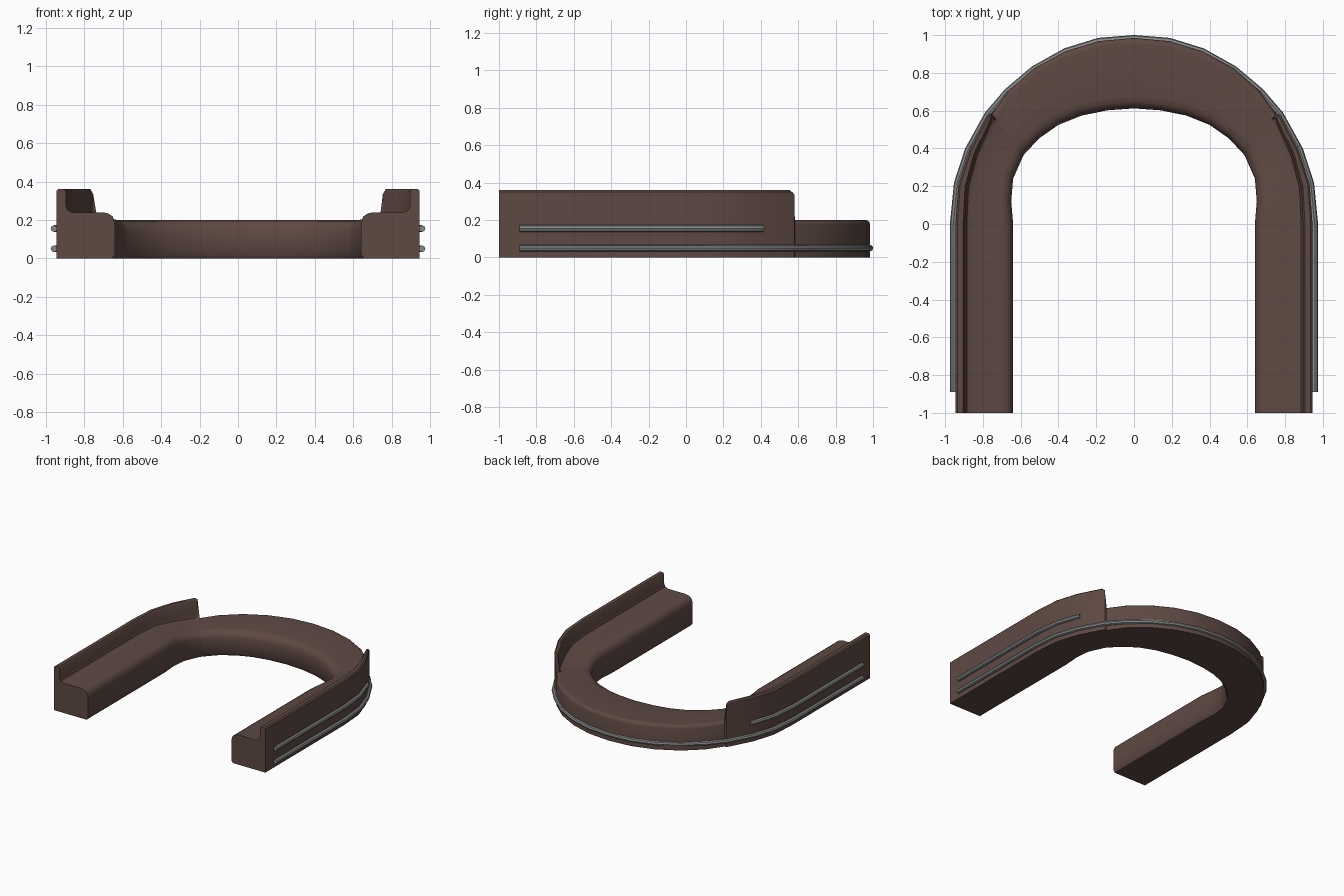
import bpy, bmesh
from mathutils import Vector

if "Cube" in bpy.data.objects:
    bpy.data.objects.remove(bpy.data.objects["Cube"])


def material(name, rgb):
    m = bpy.data.materials.new(name)
    m.diffuse_color = (*rgb, 1)
    m.use_nodes = True
    m.node_tree.nodes["Principled BSDF"].inputs["Base Color"].default_value = m.diffuse_color
    return m


brown = material("dark_brown", (0.112, 0.066, 0.055))
grey = material("metal_grey", (0.235, 0.245, 0.245))

# Right half stations: outer x, y, inner x, y, seat height, wall height (0 = none), wall thickness
HALF = [
    (0.945, -1.0, 0.64, -1.0, 0.24, 0.36, 0.05),
    (0.945, 0.0, 0.64, 0.0, 0.24, 0.36, 0.05),
    (0.93, 0.21, 0.65, 0.12, 0.235, 0.36, 0.047),
    (0.872, 0.39, 0.64, 0.24, 0.217, 0.36, 0.04),
    (0.782, 0.562, 0.587, 0.36, 0.2, 0.36, 0.03),
    (0.77, 0.58, 0.58, 0.37, 0.2, 0.345, 0.025),
    (0.753, 0.582, 0.578, 0.373, 0.2, 0, 0.025),
    (0.665, 0.705, 0.50, 0.455, 0.2, 0, 0.03),
    (0.53, 0.824, 0.40, 0.525, 0.2, 0, 0.03),
    (0.362, 0.915, 0.275, 0.575, 0.2, 0, 0.03),
    (0.188, 0.968, 0.14, 0.602, 0.2, 0, 0.03),
]
TOP = (0, 0.985, 0, 0.612, 0.2, 0, 0.03)


def profile(w, s, h, t):
    """Cross-section as (distance from outer edge, z)."""
    if h:
        rim = [(0, h - 0.01), (0.01, h), (t - 0.01, h), (t, h - 0.012),
               (t, s + 0.035), (t + 0.01, s + 0.01), (t + 0.035, s)]
    else:
        rim = [(0, s - 0.025), (0.006, s - 0.009), (0.015, s - 0.002), (0.025, s),
               (0.035, s), (0.045, s), (0.06, s)]
    return [(0, 0)] + rim + [(w - 0.065, s), (w - 0.035, s - 0.006), (w - 0.012, s - 0.022),
                             (w, s - 0.055), (w, 0.02), (w - 0.015, 0)]


def smooth(ob, mat):
    ob.data.materials.clear()
    ob.data.materials.append(mat)
    bpy.ops.object.select_all(action='DESELECT')
    ob.select_set(True)
    bpy.context.view_layer.objects.active = ob
    bpy.ops.object.shade_smooth_by_angle(angle=0.7)


# U-shaped body: loft the section along the stations
mirrored = [(-a, b, -c, d, e, f, g) for a, b, c, d, e, f, g in reversed(HALF)]
bm = bmesh.new()
rings = []
for ox, oy, ix, iy, s, h, t in HALF + [TOP] + mirrored:
    outer, inner = Vector((ox, oy, 0)), Vector((ix, iy, 0))
    across = inner - outer
    w = across.length
    across.normalize()
    rings.append([bm.verts.new(outer + across * d + Vector((0, 0, z)))
                  for d, z in profile(w, s, h, t)])
n = len(rings[0])
for a, b in zip(rings, rings[1:]):
    for i in range(n):
        j = (i + 1) % n
        bm.faces.new((a[i], a[j], b[j], b[i]))
bm.faces.new(rings[0])
bm.faces.new(rings[-1])
bmesh.ops.recalc_face_normals(bm, faces=bm.faces)
mesh = bpy.data.meshes.new("u_body")
bm.to_mesh(mesh)
bm.free()
body = bpy.data.objects.new("u_body", mesh)
bpy.context.collection.objects.link(body)
smooth(body, brown)


# Trim rods along the outside
def rod(name, pts, z):
    cu = bpy.data.curves.new(name, 'CURVE')
    cu.dimensions = '3D'
    cu.bevel_depth = 0.0175
    cu.bevel_resolution = 2
    cu.use_fill_caps = True
    sp = cu.splines.new('POLY')
    sp.points.add(len(pts) - 1)
    for p, (x, y) in zip(sp.points, pts):
        p.co = (x, y, z, 1)
    ob = bpy.data.objects.new(name, cu)
    bpy.context.collection.objects.link(ob)
    bpy.ops.object.select_all(action='DESELECT')
    ob.select_set(True)
    bpy.context.view_layer.objects.active = ob
    bpy.ops.object.convert(target='MESH')
    smooth(bpy.context.view_layer.objects.active, grey)


PATH = [(0.957, -0.89), (0.957, 0), (0.936, 0.215), (0.878, 0.393), (0.774, 0.581),
        (0.67, 0.702), (0.53, 0.82), (0.362, 0.914), (0.187, 0.968)]
rod("lower_trim_rod", PATH + [(0, 0.983)] + [(-x, y) for x, y in reversed(PATH)], 0.05)
for side, sx in (("right", 1), ("left", -1)):
    rod(side + "_upper_trim_rod", [(sx * x, y) for x, y in PATH[:4] + [(0.868, 0.41)]], 0.155)
